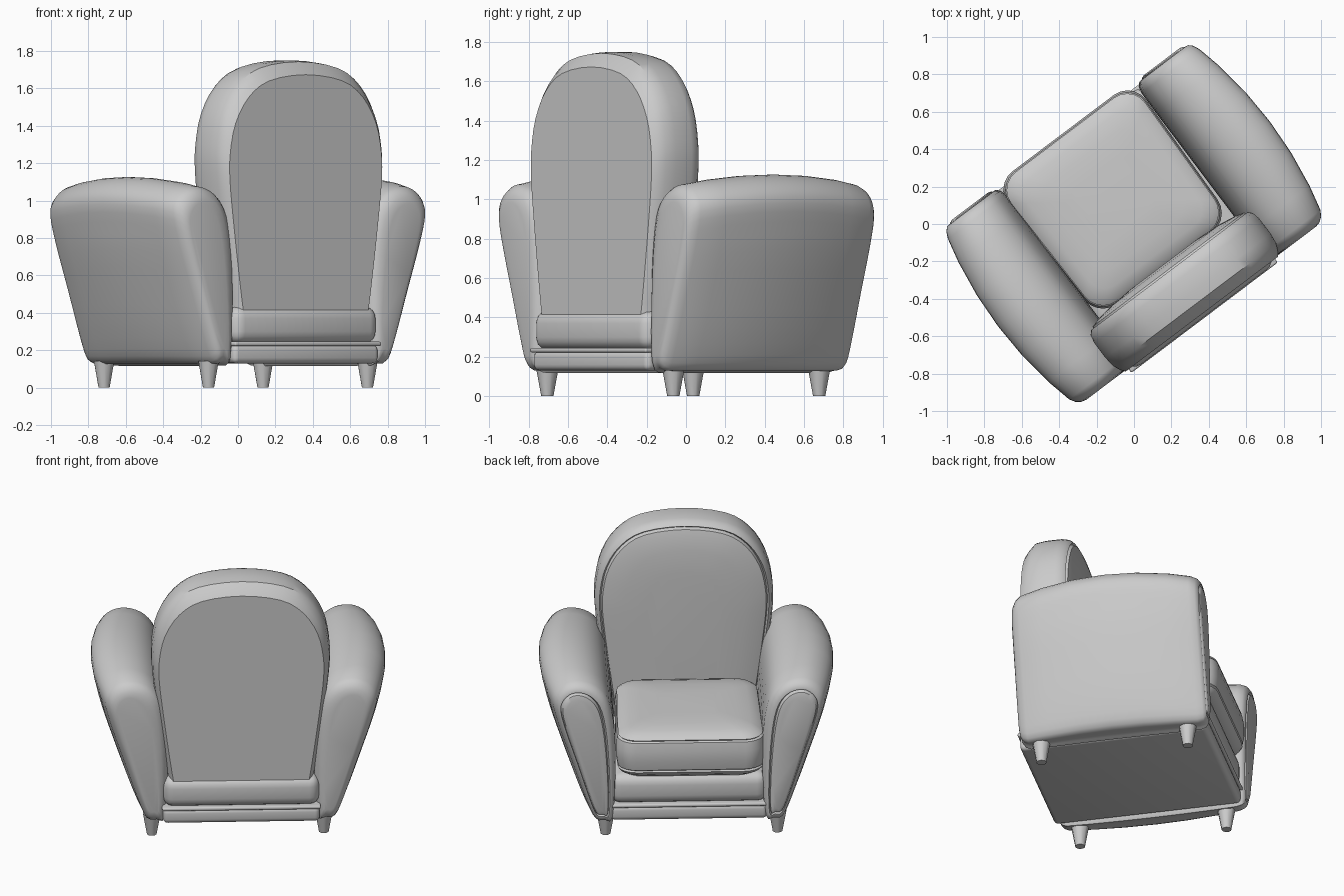
import bpy, bmesh, math
from mathutils import Vector

TURN = math.radians(37)

if "Cube" in bpy.data.objects:
    bpy.data.objects.remove(bpy.data.objects["Cube"])


def finish(name, bm, angle=40):
    """Turn a bmesh into a smooth-shaded object, turned with the whole chair."""
    bmesh.ops.recalc_face_normals(bm, faces=bm.faces[:])
    mesh = bpy.data.meshes.new(name)
    bm.to_mesh(mesh)
    bm.free()
    ob = bpy.data.objects.new(name, mesh)
    bpy.context.collection.objects.link(ob)
    ob.rotation_euler.z = TURN
    bpy.ops.object.select_all(action='DESELECT')
    ob.select_set(True)
    bpy.context.view_layer.objects.active = ob
    bpy.ops.object.shade_smooth_by_angle(angle=math.radians(angle))


def smooth_loop(points, steps=3):
    """Closed Catmull-Rom curve through 2D control points."""
    pts = [Vector(p) for p in points]
    n, out = len(pts), []
    for i in range(n):
        a, b, c, d = (pts[(i + k) % n] for k in (-1, 0, 1, 2))
        for s in range(steps):
            t = s / steps
            out.append(0.5 * (2 * b + (c - a) * t + (2 * a - 5 * b + 4 * c - d) * t ** 2
                              + (3 * b - a - 3 * c + d) * t ** 3))
    return out


def rounded_rect(hx, hy, r, steps=5):
    out = []
    for k, (sx, sy) in enumerate([(1, 1), (-1, 1), (-1, -1), (1, -1)]):
        for s in range(steps + 1):
            t = math.pi / 2 * (k + s / steps)
            out.append(Vector((sx * (hx - r) + r * math.cos(t), sy * (hy - r) + r * math.sin(t))))
    return out


def loft(name, section, stations, place, lean=0.0, angle=40):
    """Skin a section through (position, inset) stations and cap both ends."""
    ps, qs = [p.x for p in section], [p.y for p in section]
    mid_p, mid_q = (max(ps) + min(ps)) / 2, (max(qs) + min(qs)) / 2
    half_p, half_q = (max(ps) - min(ps)) / 2, (max(qs) - min(qs)) / 2
    bm = bmesh.new()
    rings = []
    for t, inset in stations:
        ring = []
        for p, q in section:
            centre = mid_p + lean * (q - mid_q)
            p2 = centre + (p - centre) * (1 - inset / half_p)
            q2 = mid_q + (q - mid_q) * (1 - inset / half_q)
            ring.append(bm.verts.new(place(p2, q2, t)))
        rings.append(ring)
    n = len(section)
    for r0, r1 in zip(rings, rings[1:]):
        for i in range(n):
            j = (i + 1) % n
            bm.faces.new((r0[i], r0[j], r1[j], r1[i]))
    bm.faces.new(rings[0])
    bm.faces.new(rings[-1])
    finish(name, bm, angle)


def slab(name, hx, y0, y1, z0, z1, bevel):
    """Box with rounded edges."""
    bm = bmesh.new()
    bmesh.ops.create_cube(bm, size=1)
    for v in bm.verts:
        v.co = (v.co.x * 2 * hx, (y0 + y1) / 2 + v.co.y * (y1 - y0),
                (z0 + z1) / 2 + v.co.z * (z1 - z0))
    bmesh.ops.bevel(bm, geom=bm.edges[:], offset=bevel, segments=4, profile=0.5, affect='EDGES')
    finish(name, bm)


# Base: lower frame, thin lip and padded platform
slab("lower_frame", 0.485, -0.615, 0.57, 0.13, 0.23, 0.03)
slab("frame_lip", 0.49, -0.627, 0.58, 0.222, 0.246, 0.01)
slab("padded_platform", 0.485, -0.622, 0.57, 0.235, 0.435, 0.065)

# Seat cushion with two piped seams and a domed top, narrower at the rear
seat_stations = [(0.42, 0.12), (0.43, 0.05), (0.455, 0.015), (0.475, 0.004), (0.483, 0.014),
                 (0.491, 0.003), (0.55, -0.006), (0.62, -0.006), (0.675, 0.003), (0.683, 0.014),
                 (0.691, 0.007), (0.71, 0.03), (0.727, 0.08), (0.738, 0.16), (0.744, 0.27)]
loft("seat_cushion", rounded_rect(0.455, 0.445, 0.12), seat_stations,
     lambda p, q, t: (p * (1 + 0.1 * min(0, q)) - 0.01, q + 0.165, t))

# Backrest: arched outline, flat rear panel, padded front panel behind a seam
half = [(0.3, 0.33), (0.44, 0.34), (0.455, 0.42), (0.485, 0.62), (0.525, 0.92), (0.55, 1.15),
        (0.548, 1.3), (0.51, 1.47), (0.415, 1.62), (0.265, 1.715)]
arch = smooth_loop(half + [(0, 1.75)] + [(-x, z) for x, z in reversed(half)])
back_stations = [(-0.603, 0.042), (-0.58, 0.024), (-0.54, 0.007), (-0.48, 0), (-0.38, 0),
                 (-0.335, 0.01), (-0.315, 0.028), (-0.33, 0.038), (-0.305, 0.046),
                 (-0.292, 0.09), (-0.278, 0.18), (-0.268, 0.32)]
loft("backrest", arch, back_stations,
     lambda p, q, t: (p, t, q - 0.55 * max(0, -0.54 - t)), angle=35)

# Arms: leaning teardrop section that swells at mid length, seamed front panel
arm_section = smooth_loop([(0.465, 0.14), (0.51, 0.13), (0.565, 0.14), (0.615, 0.26),
                           (0.7, 0.52), (0.787, 0.78), (0.822, 0.93), (0.795, 1.01),
                           (0.72, 1.06), (0.63, 1.06), (0.545, 1.015), (0.485, 0.92),
                           (0.453, 0.72), (0.447, 0.4)])
arm_stations = [(-0.597, 0.08), (-0.59, 0.045), (-0.57, 0.016), (-0.54, 0.002), (-0.4, 0),
                (-0.2, 0), (0, 0), (0.2, 0), (0.4, 0), (0.535, 0.002), (0.572, 0.012),
                (0.59, 0.033), (0.592, 0.047), (0.575, 0.055), (0.596, 0.063), (0.604, 0.09)]

for side, s in (("left", -1), ("right", 1)):
    def place_arm(p, q, t, s=s):
        swell = max(0, 1 - (t / 0.6) ** 2)
        grow = swell * (0.22 + 0.37 * max(0, 0.85 - q))
        x = s * (0.45 + (p - 0.445) * (1 + grow))
        return (x, t, 0.13 + (q - 0.13) * (1 + 0.065 * swell))
    loft(side + "_arm", arm_section, arm_stations, place_arm, lean=0.15)

    # Tapered legs
    for end, y in (("front", 0.46), ("rear", -0.468)):
        bm = bmesh.new()
        bmesh.ops.create_cone(bm, cap_ends=True, segments=10, radius1=0.031, radius2=0.057,
                              depth=0.142)
        bmesh.ops.translate(bm, verts=bm.verts[:], vec=(s * 0.532 - 0.018, y, 0.071))
        finish(side + "_" + end + "_leg", bm)
